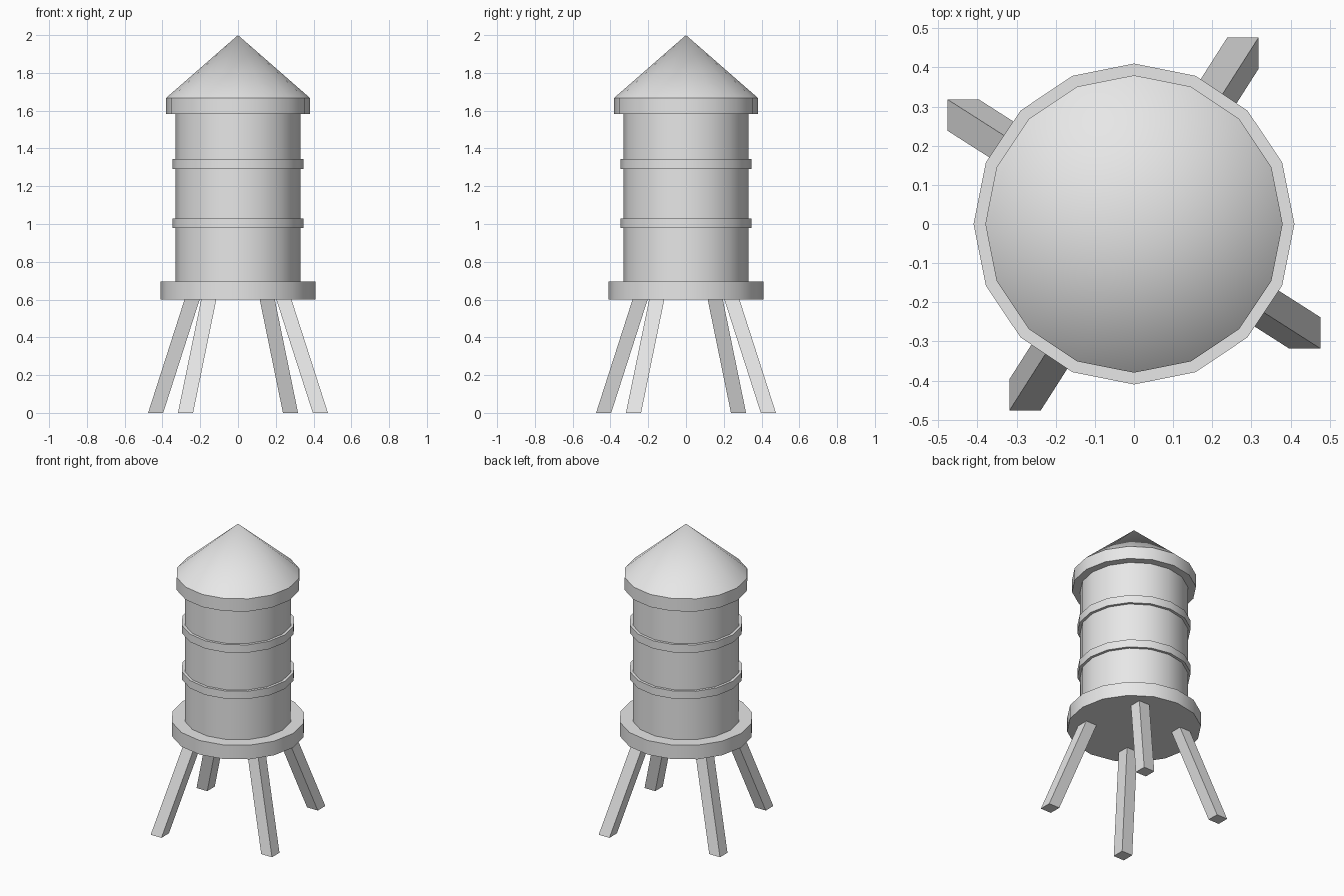
import bpy
import bmesh
import math
from mathutils import Vector

old = bpy.data.objects.get("Cube")
if old:
    bpy.data.objects.remove(old, do_unlink=True)

SIDES = 16

grey = bpy.data.materials.new("light_grey")
grey.use_nodes = True
grey.diffuse_color = (0.8, 0.8, 0.8, 1)
grey.node_tree.nodes["Principled BSDF"].inputs["Base Color"].default_value = (0.8, 0.8, 0.8, 1)


def finish(name, bm):
    mesh = bpy.data.meshes.new(name)
    bmesh.ops.recalc_face_normals(bm, faces=bm.faces)
    bm.to_mesh(mesh)
    bm.free()
    mesh.materials.append(grey)
    obj = bpy.data.objects.new(name, mesh)
    bpy.context.collection.objects.link(obj)
    bpy.ops.object.select_all(action='DESELECT')
    obj.select_set(True)
    bpy.context.view_layer.objects.active = obj
    bpy.ops.object.shade_smooth_by_angle(angle=math.radians(30))
    return obj


def ring_points(bm, radius, z):
    angles = [2 * math.pi * i / SIDES for i in range(SIDES)]
    return [bm.verts.new((radius * math.cos(a), radius * math.sin(a), z)) for a in angles]


def drum(name, radius, z0, z1):
    bm = bmesh.new()
    low, high = ring_points(bm, radius, z0), ring_points(bm, radius, z1)
    bm.faces.new(low)
    bm.faces.new(high)
    for i in range(SIDES):
        j = (i + 1) % SIDES
        bm.faces.new((low[i], low[j], high[j], high[i]))
    return finish(name, bm)


def cone(name, radius, z0, z1):
    bm = bmesh.new()
    low = ring_points(bm, radius, z0)
    tip = bm.verts.new((0, 0, z1))
    bm.faces.new(low)
    for i in range(SIDES):
        bm.faces.new((low[i], low[(i + 1) % SIDES], tip))
    return finish(name, bm)


def leg(name, foot, head, half, height):
    # Square post sheared inwards, with level ends
    bm = bmesh.new()
    bmesh.ops.create_cube(bm, size=2 * half)
    for v in bm.verts:
        centre, z = (head, height) if v.co.z > 0 else (foot, 0)
        v.co = Vector((v.co.x + centre[0], v.co.y + centre[1], z))
    return finish(name, bm)


# Tank, platform and hoops
drum("platform", 0.41, 0.6, 0.695)
drum("tank", 0.33, 0.69, 1.59)
drum("lower_hoop", 0.348, 0.978, 1.03)
drum("upper_hoop", 0.348, 1.29, 1.343)

# Roof
drum("roof_rim", 0.38, 1.583, 1.668)
cone("roof", 0.38, 1.668, 2.0)

# Four splayed legs, each a quarter turn from the last
x, y = -0.278, -0.436
for side in ("front_right", "front_left", "back_left", "back_right"):
    leg(side + "_leg", (x, y), (x * 0.55, y * 0.55), 0.04, 0.61)
    x, y = -y, x
